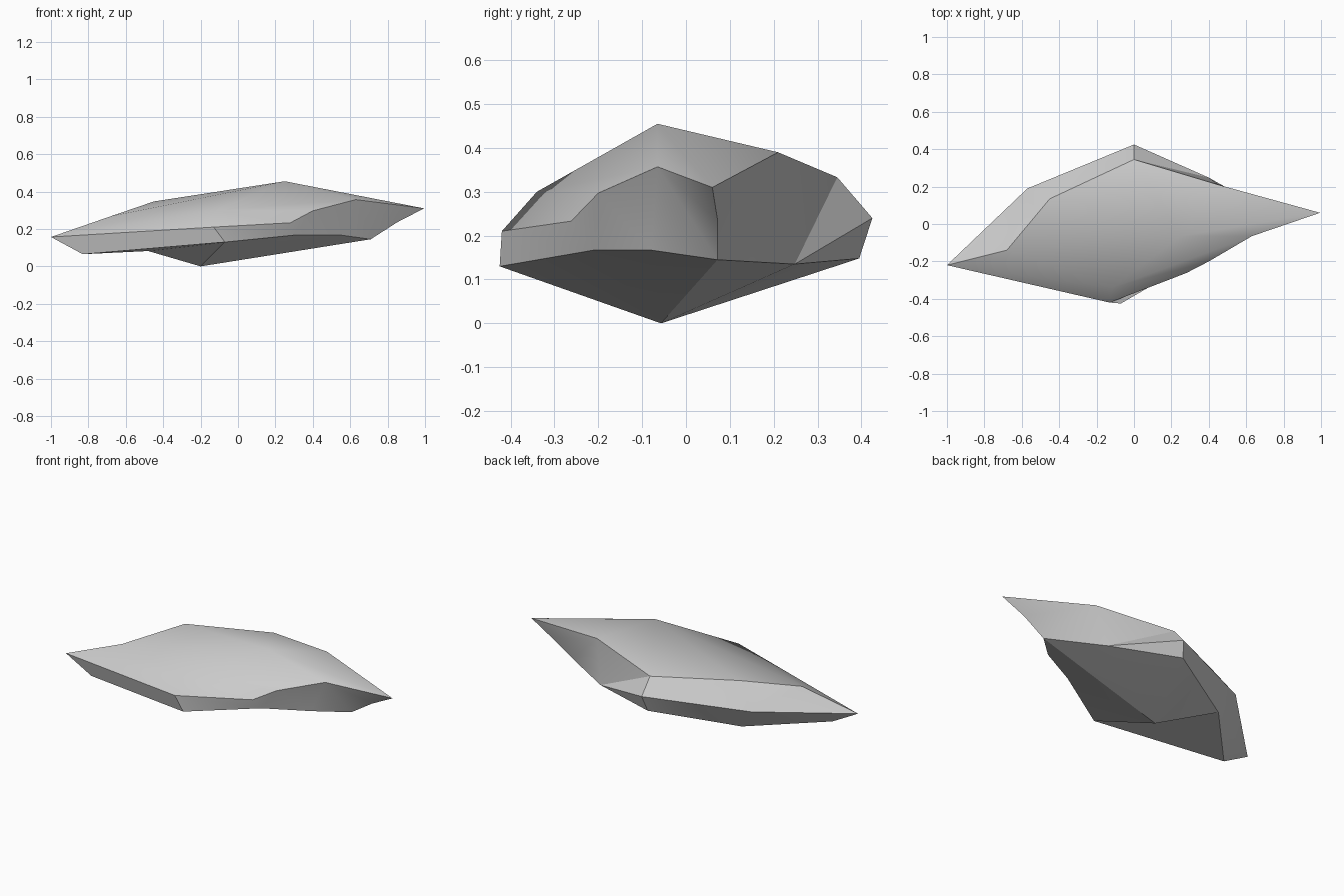
import bpy, bmesh, math

cube = bpy.data.objects.get("Cube")
if cube:
    bpy.data.objects.remove(cube, do_unlink=True)

# Corners of the stone, grouped from the crown down to the keel
crown = dict(
    peak=(.25, -.065, .455), brow=(-.115, -.34, .30), slope=(-.68, -.14, .268),
    ridge=(-.45, .135, .347), crest=(0, .345, .333), spur=(.45, .21, .39),
    cheek=(.63, -.065, .357))
shoulder = dict(
    tail=(-1, -.22, .157), hip=(-.57, .19, .21), back=(0, .425, .24),
    nose=(.995, .06, .31), chin=(.85, .072, .235), notch=(.40, -.20, .297),
    dip=(.28, -.262, .233), front=(-.13, -.42, .21))
rim = dict(
    low_tail=(-.83, -.22, .065), low_hip=(-.48, .15, .082), low_back=(-.02, .395, .148),
    low_side=(.40, .248, .135), low_chin=(.71, .072, .145), low_cheek=(.55, -.08, .167),
    low_dip=(.30, -.21, .167), low_front=(-.07, -.425, .13))
keel = dict(keel=(-.2, -.057, 0))

bm = bmesh.new()
corner = {}
for ring in (crown, shoulder, rim, keel):
    for name, place in ring.items():
        corner[name] = bm.verts.new(place)


def facet(*names):
    """Add one facet between named corners."""
    bm.faces.new([corner[name] for name in names])


def fan(hub, *names):
    """Add triangles from one corner to each pair of neighbours."""
    for first, second in zip(names, names[1:]):
        facet(hub, first, second)


# Top
fan("peak", "brow", "slope", "ridge", "crest", "spur", "nose", "cheek")
facet("tail", "front", "brow")
facet("tail", "brow", "slope")
facet("peak", "brow", "front", "dip", "notch", "cheek")

# Back band
fan("hip", "tail", "slope", "ridge")
facet("ridge", "crest", "back", "hip")
fan("low_side", "crest", "back", "low_back")
fan("low_side", "low_chin", "spur", "crest")
fan("spur", "nose", "chin", "low_chin")
facet("tail", "hip", "low_hip", "low_tail")
facet("hip", "back", "low_back", "low_hip")

# Front band
facet("tail", "low_tail", "low_front", "front")
facet("front", "low_front", "low_dip", "dip")
fan("notch", "dip", "low_dip", "low_cheek", "cheek")
fan("cheek", "low_cheek", "low_chin", "chin", "nose")

# Underside
facet("low_tail", "low_hip", "low_front")
fan("keel", "low_front", "low_hip", "low_back", "low_side",
    "low_chin", "low_cheek", "low_dip", "low_front")

# Stone body
bmesh.ops.recalc_face_normals(bm, faces=bm.faces)
mesh = bpy.data.meshes.new("stone")
bm.to_mesh(mesh)
bm.free()
stone = bpy.data.objects.new("stone", mesh)
bpy.context.collection.objects.link(stone)

# Plain grey stone colour
grey = bpy.data.materials.new("light grey stone")
grey.use_nodes = True
colour = (.6, .6, .6, 1)
grey.diffuse_color = colour
grey.node_tree.nodes["Principled BSDF"].inputs["Base Color"].default_value = colour
mesh.materials.append(grey)

# Soft shading inside each facet, crisp edges between them
bpy.ops.object.select_all(action='DESELECT')
stone.select_set(True)
bpy.context.view_layer.objects.active = stone
bpy.ops.object.shade_smooth_by_angle(angle=math.radians(30))
